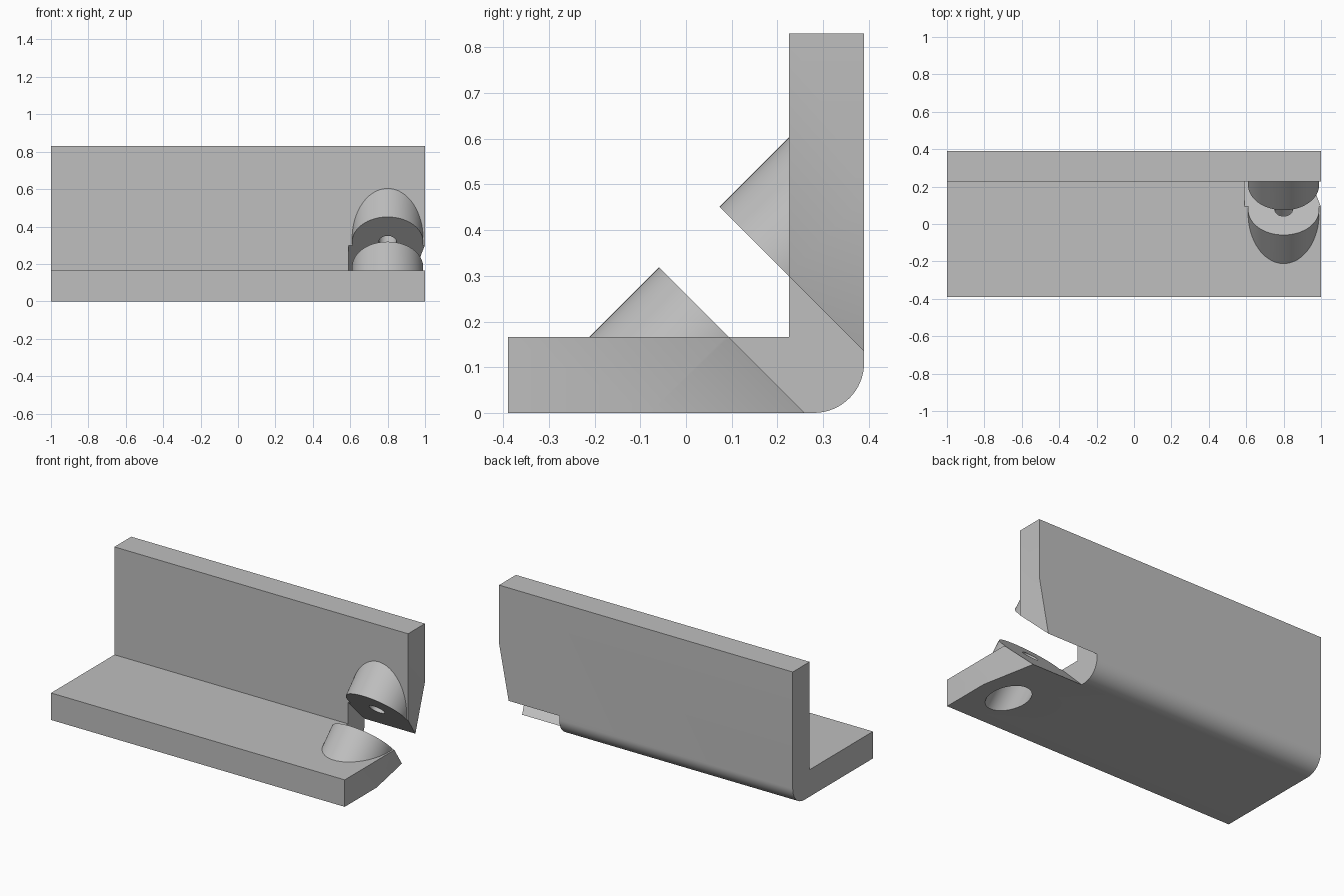
import bpy, bmesh, math
from mathutils import Matrix, Vector

cube = bpy.data.objects.get("Cube")
if cube:
    bpy.data.objects.remove(cube, do_unlink=True)

# Tilted frame: local z runs along the boss axis, local y across the slot
TILT = Matrix.Rotation(math.radians(-45), 4, 'X')
R2 = math.sqrt(2)
FACE_LOW, FACE_HIGH = 0.26 / R2, 0.525 / R2   # slot faces along the axis
AXIS_X, AXIS_Y = 0.8, -0.109 / R2             # boss axis position
T, BACK, TOP, ROUND = 0.166, 0.39, 0.83, 0.11
WALL = 0.226


def make(name, bm, matrix=Matrix()):
    bmesh.ops.transform(bm, matrix=matrix, verts=bm.verts)
    bmesh.ops.recalc_face_normals(bm, faces=bm.faces)
    mesh = bpy.data.meshes.new(name)
    bm.to_mesh(mesh)
    bm.free()
    ob = bpy.data.objects.new(name, mesh)
    bpy.context.collection.objects.link(ob)
    return ob


def prism(name, points, direction, matrix=Matrix()):
    bm = bmesh.new()
    face = bm.faces.new([bm.verts.new(p) for p in points])
    out = bmesh.ops.extrude_face_region(bm, geom=[face])
    verts = [v for v in out["geom"] if isinstance(v, bmesh.types.BMVert)]
    bmesh.ops.translate(bm, vec=Vector(direction), verts=verts)
    return make(name, bm, matrix)


def box(name, low, high, matrix=Matrix()):
    (x0, y0, z0), (x1, y1, z1) = low, high
    base = [(x0, y0, z0), (x1, y0, z0), (x1, y1, z0), (x0, y1, z0)]
    return prism(name, base, (0, 0, z1 - z0), matrix)


def rod(name, radius, start, end):
    bm = bmesh.new()
    bmesh.ops.create_cone(bm, cap_ends=True, segments=64, radius1=radius,
                          radius2=radius, depth=end - start)
    place = Matrix.Translation((AXIS_X, AXIS_Y, (start + end) / 2))
    return make(name, bm, TILT @ place)


def combine(target, tool, operation):
    mod = target.modifiers.new(operation, 'BOOLEAN')
    mod.operation, mod.object, mod.solver = operation, tool, 'EXACT'
    bpy.context.view_layer.objects.active = target
    bpy.ops.object.modifier_apply(modifier=mod.name)
    bpy.data.objects.remove(tool, do_unlink=True)


# Angle profile with a rounded outer corner
profile = [(-BACK, T), (-BACK, 0)]
for i in range(17):
    a = -math.pi / 2 + i * math.pi / 32
    profile.append((BACK - ROUND + ROUND * math.cos(a), ROUND + ROUND * math.sin(a)))
profile += [(BACK, TOP), (WALL, TOP), (WALL, T)]
bracket = prism("angle_bracket", [(-1, y, z) for y, z in profile], (2, 0, 0))

# Slanted boss, trimmed so it stays inside the outer faces
boss = rod("boss", 0.19, -0.15 / R2, 0.95 / R2)
combine(boss, box("boss_trim", (0, -1, 0.05), (2, 0.34, 2)), 'INTERSECT')
combine(bracket, boss, 'UNION')

# Diagonal slot through the corner
combine(bracket, box("slot", (0.59, -0.6, FACE_LOW), (1.2, 0.6, FACE_HIGH), TILT), 'DIFFERENCE')

# Tapered end beside the slot
start = -0.08 / R2
taper = [(1, start, -0.5), (1.2, start, -0.5), (1.2, 0.5, -0.5),
         (1 - 0.274 * (0.5 - start), 0.5, -0.5)]
# The taper is limited to the two arms next to the slot
combine(bracket, prism("taper", taper, (0, 0, 1.5), TILT), 'DIFFERENCE')

# Pilot hole across the slot, and the screw head recess from below
combine(bracket, rod("pilot", 0.047, 0, FACE_HIGH + 0.18), 'DIFFERENCE')
combine(bracket, rod("recess", 0.107, -0.4, 0.12 / R2), 'DIFFERENCE')

# Single grey finish
grey = bpy.data.materials.new("plain_grey")
grey.use_nodes = True
colour = (0.52, 0.52, 0.52, 1)
grey.diffuse_color = colour
grey.node_tree.nodes["Principled BSDF"].inputs["Base Color"].default_value = colour
bracket.data.materials.clear()
bracket.data.materials.append(grey)
for p in bracket.data.polygons:
    p.material_index = 0

bpy.ops.object.select_all(action='DESELECT')
bracket.select_set(True)
bpy.context.view_layer.objects.active = bracket
bpy.ops.object.shade_smooth_by_angle(angle=math.radians(30))
